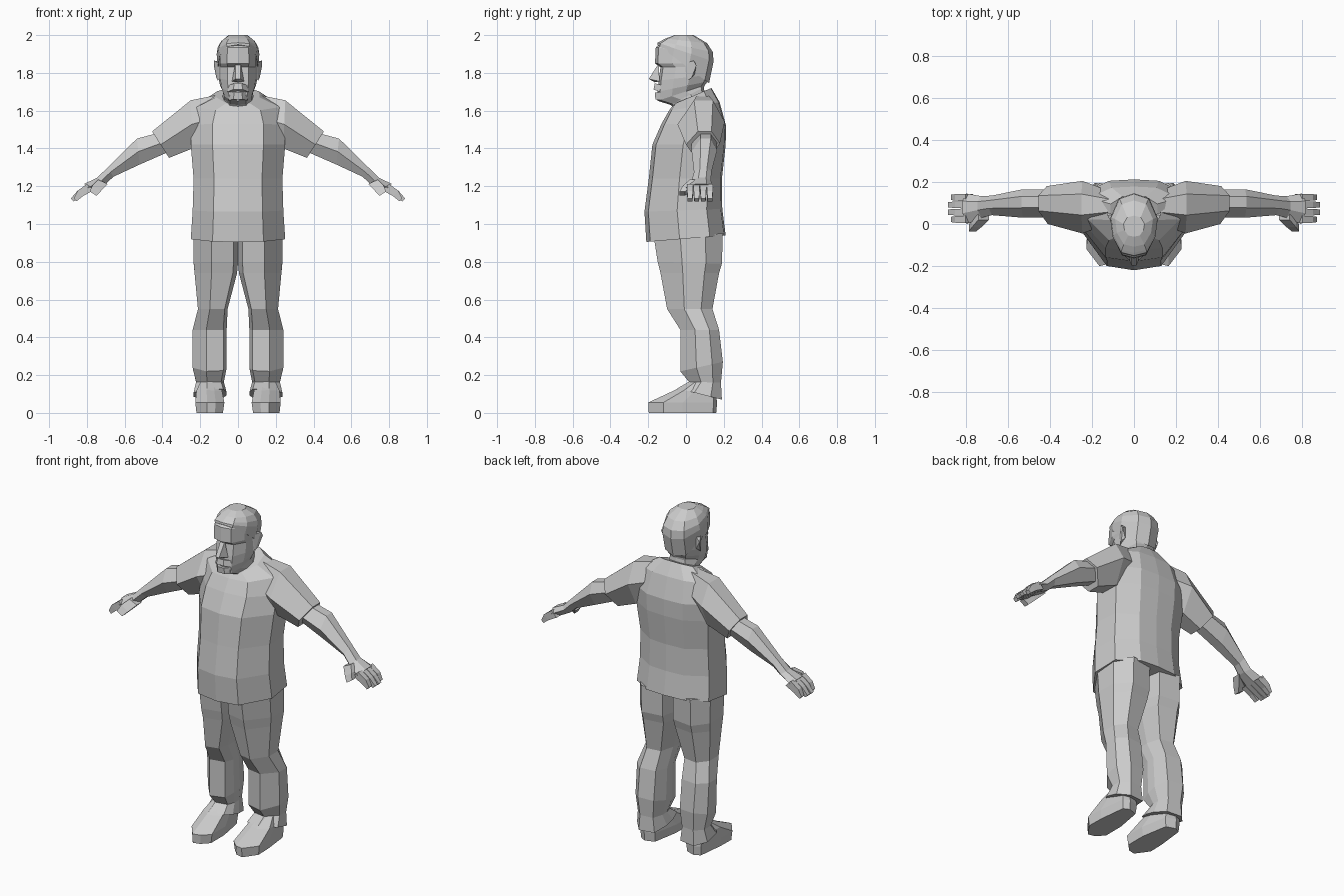
import bpy, bmesh
from mathutils import Vector


def finish(name, bm, mirror):
    bmesh.ops.recalc_face_normals(bm, faces=bm.faces)
    me = bpy.data.meshes.new(name)
    bm.to_mesh(me)
    bm.free()
    ob = bpy.data.objects.new(name, me)
    bpy.context.collection.objects.link(ob)
    if mirror:
        ob.modifiers.new("Mirror", 'MIRROR').use_mirror_merge = False
    return ob


def loft(name, profile, rings, axis='x', mirror=False):
    """Skin a unit-square profile through rings (u0, u1, a0, z0, a1, z1).
    u runs along the axis; v runs from (a0, z0) to (a1, z1) in the other plane."""
    bm = bmesh.new()
    loops = []
    for u0, u1, a0, z0, a1, z1 in rings:
        loop = []
        for u, v in profile:
            p, a, z = u0 + (u1 - u0) * u, a0 + (a1 - a0) * v, z0 + (z1 - z0) * v
            loop.append(bm.verts.new((p, a, z) if axis == 'x' else (a, p, z)))
        loops.append(loop)
    n = len(profile)
    for lo, hi in zip(loops, loops[1:]):
        for i in range(n):
            j = (i + 1) % n
            bm.faces.new((lo[i], lo[j], hi[j], hi[i]))
    bm.faces.new(loops[0])
    bm.faces.new(loops[-1])
    return finish(name, bm, mirror)


def hull(name, pts, mirror=False):
    bm = bmesh.new()
    bmesh.ops.convex_hull(bm, input=[bm.verts.new(Vector(p)) for p in pts])
    return finish(name, bm, mirror)


def sym(half):
    """Complete a half profile about u = 0.5 (first and last points on the centre)."""
    return half + [(1 - u, v) for u, v in reversed(half[1:-1])]


def wide(rows):
    """Centred rings from (half width, y front, z front, y back, z back)."""
    return [(-r[0], r[0]) + r[1:] for r in rows]


TORSO = sym([(.5, 0), (.77, .05), (1, .42), (.98, .8), (.74, .98), (.5, 1)])
HEAD = sym([(.5, 0), (.77, .05), (.95, .3), (1, .6), (.82, .92), (.5, 1)])
LEG = [(.1, .08), (.6, 0), (1, .38), (1, .75), (.7, 1), (.15, .95), (0, .6), (0, .35)]
ARM = [(.35, 1), (.75, 1), (1, .55), (.72, 0), (.28, 0), (0, .5)]
SHOE = [(.3, .03), (.6, 0), (1, .22), (.98, .5), (.85, .95), (.6, 1), (.2, .95), (0, .5), (0, .15)]
BOX = [(0, 0), (1, 0), (1, 1), (0, 1)]

# Shirt body
loft("shirt", TORSO, wide([
    (.25, -.21, .905, .21, .94),
    (.24, -.22, 1.065, .192, 1.08),
    (.235, -.197, 1.24, .19, 1.24),
    (.25, -.178, 1.42, .21, 1.42),
    (.25, -.13, 1.53, .212, 1.52),
    (.22, -.09, 1.60, .178, 1.645),
    (.115, -.065, 1.635, .135, 1.72)]))

# Sleeves
loft("sleeve", ARM, [
    (.01, .15, .10, 1.45, .10, 1.685),
    (-.045, .205, .24, 1.40, .25, 1.655),
    (.0, .18, .365, 1.35, .455, 1.49)], 'y', True)

# Bare arms, down to the palm
loft("arm", ARM, [
    (.03, .165, .36, 1.385, .43, 1.48),
    (.03, .165, .52, 1.315, .535, 1.452),
    (.042, .135, .66, 1.25, .69, 1.30),
    (.03, .132, .70, 1.212, .745, 1.245),
    (.0, .145, .775, 1.172, .815, 1.212)], 'y', True)

# Fingers and thumb
for i in range(4):
    y = .004 + i * .035
    tip = .885 if i in (1, 2) else .87
    loft("finger", BOX, [
        (y, y + .034, .765, 1.178, .80, 1.212),
        (y + .002, y + .033, .82, 1.148, .85, 1.175),
        (y + .005, y + .03, tip - .015, 1.12, tip, 1.135)], 'y', True)
loft("thumb", BOX, [
    (.02, .07, .69, 1.212, .74, 1.235),
    (-.015, .03, .725, 1.175, .77, 1.205),
    (-.035, -.005, .75, 1.15, .785, 1.172)], 'y', True)

# Trousers
loft("trouser_leg", LEG, [
    (0, .235, -.17, .93, .195, .95),
    (0, .235, -.15, .80, .19, .79),
    (.005, .23, -.135, .74, .175, .74),
    (.055, .212, -.10, .55, .14, .55),
    (.06, .24, -.03, .44, .175, .44),
    (.06, .24, -.03, .22, .195, .27),
    (.075, .222, .015, .165, .185, .16),
    (.06, .235, -.045, .13, .19, .07)], mirror=True)

# Shoes
loft("shoe", SHOE, [
    (.08, .22, -.197, 0, .16, 0),
    (.072, .226, -.2, .055, .165, .055),
    (.085, .22, -.06, .12, .155, .11),
    (.1, .2, .02, .165, .14, .15)], mirror=True)

# Neck and face
loft("head", HEAD, wide([
    (.085, -.045, 1.59, .10, 1.68),
    (.08, -.08, 1.63, .095, 1.725),
    (.08, -.15, 1.652, .10, 1.735),
    (.095, -.15, 1.70, .115, 1.755),
    (.104, -.145, 1.76, .128, 1.79),
    (.104, -.135, 1.83, .135, 1.83),
    (.106, -.164, 1.85, .138, 1.85),
    (.105, -.16, 1.935, .135, 1.90),
    (.085, -.125, 1.965, .11, 1.955),
    (.04, -.06, 1.99, .04, 1.99)]))

# Cropped hair with a slanted hairline
loft("hair", HEAD, wide([
    (.108, -.152, 1.95, .122, 1.745),
    (.113, -.15, 1.96, .146, 1.86),
    (.108, -.137, 1.967, .142, 1.91),
    (.09, -.108, 1.982, .112, 1.957),
    (.05, -.06, 2.0, .04, 2.0)]))

# Nose, moustache, lower lip and chin
hull("nose", [(-.014, -.145, 1.85), (.014, -.145, 1.85), (-.012, -.197, 1.768), (.012, -.197, 1.768),
              (-.032, -.14, 1.755), (.032, -.14, 1.755), (0, -.165, 1.75)])
hull("moustache", [(s * x, y, z) for s in (-1, 1) for x, y, z in
                   [(.02, -.165, 1.745), (.025, -.172, 1.712), (.055, -.14, 1.70), (.05, -.13, 1.735)]])
hull("chin", [(s * x, y, z) for s in (-1, 1) for x, y, z in
              [(.02, -.165, 1.695), (.025, -.162, 1.66), (.05, -.13, 1.655), (.05, -.13, 1.695)]])

# Ears
hull("ear", [(.1, -.005, 1.85), (.1, .0, 1.765), (.108, .01, 1.76), (.126, .04, 1.865),
             (.128, .055, 1.84), (.115, .03, 1.775), (.1, .045, 1.86), (.1, .045, 1.79)], True)
